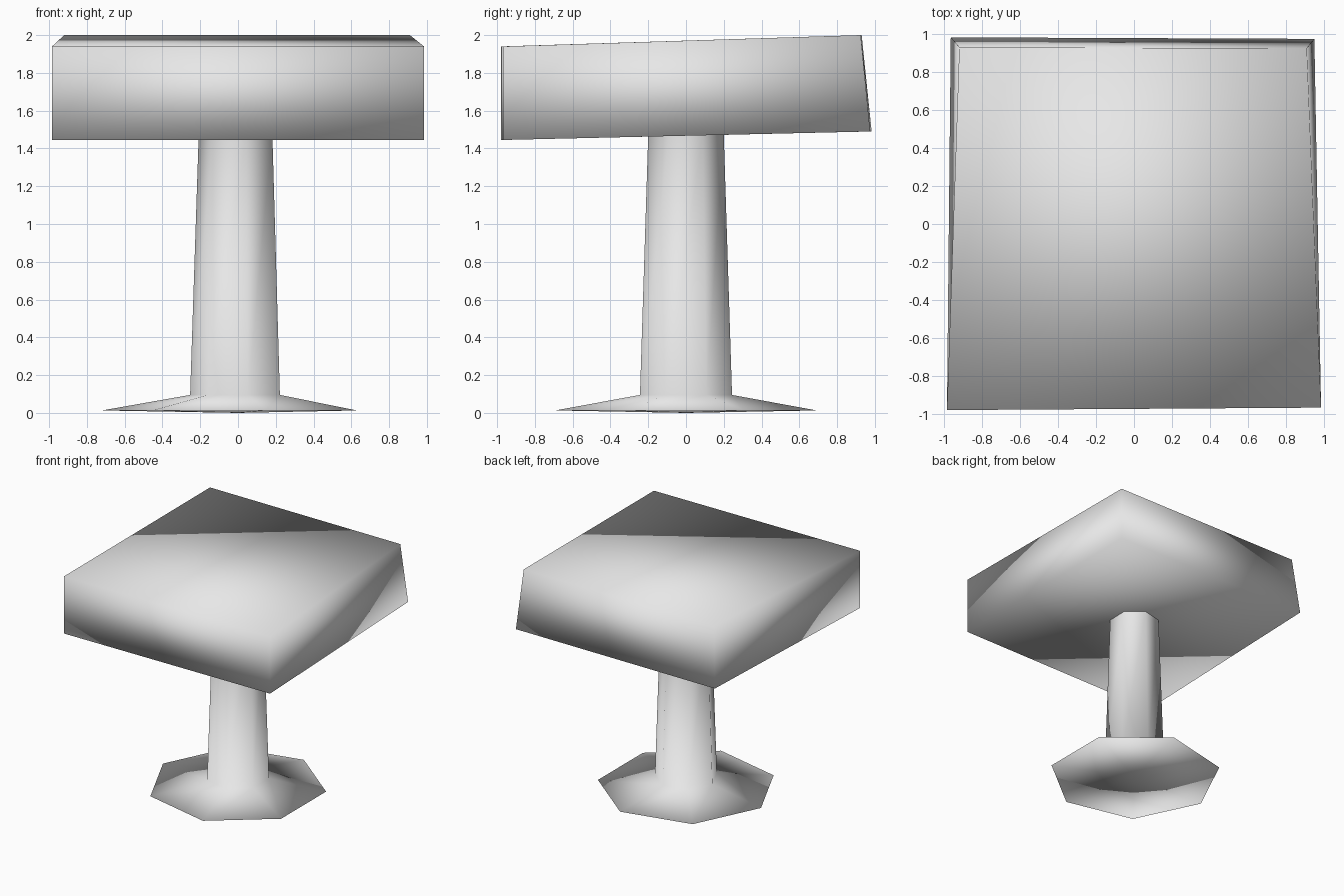
import bpy, bmesh
from math import cos, sin, pi

cube = bpy.data.objects.get("Cube")
if cube:
    bpy.data.objects.remove(cube, do_unlink=True)

# One plain grey for everything
grey = bpy.data.materials.new("plain grey")
grey.use_nodes = True
grey.diffuse_color = (0.8, 0.8, 0.8, 1)
grey.node_tree.nodes["Principled BSDF"].inputs["Base Color"].default_value = (0.8, 0.8, 0.8, 1)


def finish(bm, name):
    """Turn a bmesh into a smooth-shaded object."""
    bmesh.ops.recalc_face_normals(bm, faces=bm.faces)
    for face in bm.faces:
        face.smooth = True
    mesh = bpy.data.meshes.new(name)
    bm.to_mesh(mesh)
    bm.free()
    mesh.materials.append(grey)
    obj = bpy.data.objects.new(name, mesh)
    bpy.context.collection.objects.link(obj)
    return obj


# Seat cushion: a cube whose corners are moved into a tilted, tapered block
corners = {
    (-1, -1, -1): (-0.985, -0.98, 1.445),
    (1, -1, -1): (0.985, -0.967, 1.445),
    (-1, 1, -1): (-0.965, 0.983, 1.49),
    (1, 1, -1): (0.95, 0.975, 1.49),
    (-1, -1, 1): (-0.985, -0.98, 1.94),
    (1, -1, 1): (0.985, -0.967, 1.94),
    (-1, 1, 1): (-0.92, 0.93, 2.0),
    (1, 1, 1): (0.91, 0.925, 2.0),
}
bm = bmesh.new()
bmesh.ops.create_cube(bm, size=2)
for v in bm.verts:
    v.co = corners[tuple(round(c) for c in v.co)]
finish(bm, "seat_cushion")

# Pedestal: seven-sided flared foot and tapering column in one skin
SIDES = 7
profile = [(0.71, 0.013), (0.25, 0.095), (0.205, 1.475)]  # radius, height
bm = bmesh.new()
rings = []
for radius, z in profile:
    ring = []
    for i in range(SIDES):
        a = pi + 2 * pi * i / SIDES
        ring.append(bm.verts.new((radius * cos(a) - 0.01 * radius / 0.71, radius * sin(a), z)))
    rings.append(ring)
for low, high in zip(rings, rings[1:]):
    for i in range(SIDES):
        j = (i + 1) % SIDES
        bm.faces.new((low[i], low[j], high[j], high[i]))

# Underside of the foot, bulging slightly down to the floor
centre = bm.verts.new((0, 0, 0))
for i in range(SIDES):
    bm.faces.new((centre, rings[0][(i + 1) % SIDES], rings[0][i]))
finish(bm, "pedestal")
